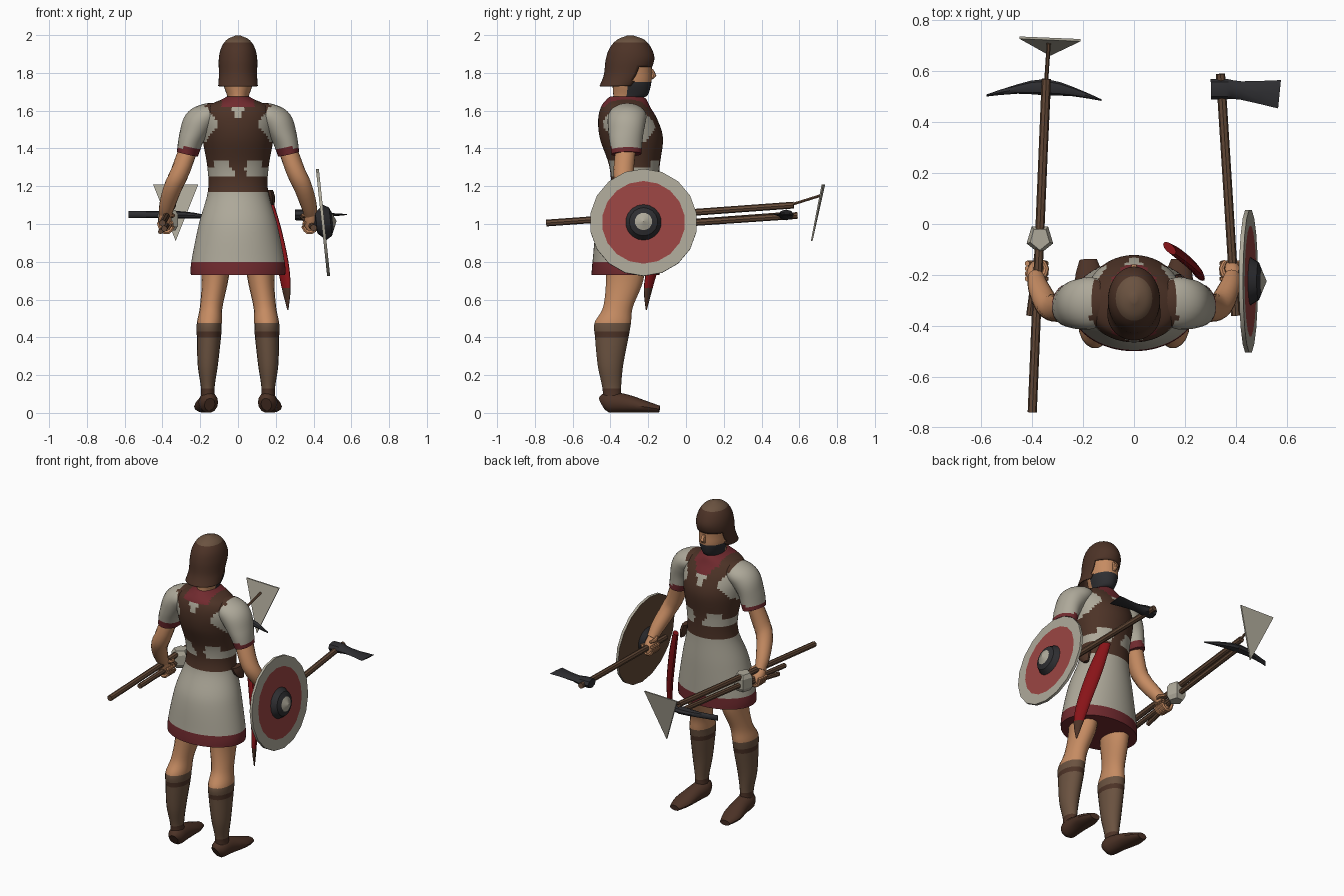
import bpy, bmesh, math
from mathutils import Vector, Matrix

if "Cube" in bpy.data.objects:
    bpy.data.objects.remove(bpy.data.objects["Cube"])


def material(name, r, g, b):
    m = bpy.data.materials.new(name)
    m.use_nodes = True
    col = [(c / 255) ** 2.2 for c in (r, g, b)] + [1]
    m.diffuse_color = col
    m.node_tree.nodes["Principled BSDF"].inputs["Base Color"].default_value = col
    return m


MATS = [material("skin", 196, 138, 98), material("linen", 172, 167, 152),
        material("trim red", 112, 46, 50), material("dark leather", 78, 54, 43),
        material("legging brown", 106, 83, 66), material("iron", 50, 50, 53),
        material("wood", 100, 75, 58), material("painted red", 152, 70, 68),
        material("scabbard red", 135, 26, 30)]
SKIN, LINEN, TRIM, LEATHER, LEGGING, IRON, WOOD, PAINT, SCABBARD = range(9)


def finish(name, bm, paint, angle=40):
    """Turn a bmesh into an object; paint is a slot or a rule on the face centre."""
    bmesh.ops.recalc_face_normals(bm, faces=bm.faces)
    used = []
    for f in bm.faces:
        slot = paint(f.calc_center_median()) if callable(paint) else paint
        if slot not in used:
            used.append(slot)
        f.material_index = used.index(slot)
    me = bpy.data.meshes.new(name)
    bm.to_mesh(me)
    bm.free()
    for slot in used:
        me.materials.append(MATS[slot])
    ob = bpy.data.objects.new(name, me)
    bpy.context.collection.objects.link(ob)
    bpy.ops.object.select_all(action="DESELECT")
    ob.select_set(True)
    bpy.context.view_layer.objects.active = ob
    bpy.ops.object.shade_smooth_by_angle(angle=math.radians(angle))
    return ob


def spline(keys, sub):
    """Catmull-Rom through tuples."""
    out = []
    for i in range(len(keys) - 1):
        p0, p1, p2, p3 = (keys[min(max(i + k, 0), len(keys) - 1)] for k in (-1, 0, 1, 2))
        for s in range(sub):
            t = s / sub
            out.append([b + t * (c - a) / 2 + t * t * (a - 2.5 * b + 2 * c - d / 2)
                        + t ** 3 * (1.5 * (b - c) + (d - a) / 2)
                        for a, b, c, d in zip(p0, p1, p2, p3)])
    return out + [list(keys[-1])]


def loft(name, keys, paint, n=12, sub=3, flat=False, turn=0, side=1, skip=None, angle=40):
    """Skin elliptical rings (x, y, z, a, b), level if flat, else square to the path."""
    bm = bmesh.new()
    rows = spline(keys, sub)
    pts = [Vector((r[0] * side, r[1], r[2])) for r in rows]
    rings = []
    for i, (p, r) in enumerate(zip(pts, rows)):
        u, v = Vector((math.cos(turn), math.sin(turn), 0)), Vector((-math.sin(turn), math.cos(turn), 0))
        if not flat:
            t = (pts[min(i + 1, len(pts) - 1)] - pts[max(i - 1, 0)]).normalized()
            u = t.cross(Vector((0, 0, 1))).normalized()
            v = u.cross(t)
        a, b = max(r[3], .001), max(r[4], .001)
        rings.append([bm.verts.new(p + u * a * math.cos(k * math.tau / n) + v * b * math.sin(k * math.tau / n))
                      for k in range(n)])
    for lo, hi in zip(rings, rings[1:]):
        for k in range(n):
            bm.faces.new((lo[k], lo[k - 1], hi[k - 1], hi[k]))
    if skip:
        bmesh.ops.delete(bm, geom=[f for f in bm.faces if skip(f.calc_center_median())], context="FACES")
    else:
        bm.faces.new(rings[0])
    bm.faces.new(rings[-1])
    return finish(name, bm, paint, angle)


def level(rows):
    """Rings on the body axis from (z, back y, front y, half width)."""
    return [(0, (b + f) / 2, z, w, (f - b) / 2) for z, b, f, w in rows]


def rod(name, a, b, r, paint, n=8):
    return loft(name, [(*a, r, r), (*b, r, r)], paint, n, 1)


def tunic_rule(p):
    front = p.y > -.3
    x, z = abs(p.x), p.z
    if z < .795:
        return TRIM
    if z > 1.62 and x < .085:
        return TRIM
    if 1.17 < z < 1.245:
        return LEATHER
    if 1.245 <= z < 1.33:
        lower = 1.30 + (.03 if .05 < x < .13 else 0)
        strap = abs(p.x - (1.29 - z) * .6) < .03
        return LEATHER if z > lower or strap else LINEN
    if z >= 1.33:
        notch = (z - (1.49 if front else 1.54)) * .5
        if front and x < notch and z > 1.57:
            return TRIM
        return LEATHER if notch < x < .10 + .75 * abs(z - 1.53) else LINEN
    return LINEN


# Body and tunic
loft("tunic", level([(.73, -.50, -.14, .25), (.80, -.495, -.14, .247), (1.0, -.47, -.14, .207),
                     (1.17, -.405, -.145, .16), (1.3, -.405, -.14, .162), (1.45, -.455, -.122, .188),
                     (1.55, -.465, -.15, .195), (1.62, -.45, -.19, .165), (1.66, -.42, -.21, .085),
                     (1.675, -.40, -.23, .06)]), tunic_rule, 64, 8, flat=True)

# Head, beard and nose
def face_rule(p):
    return IRON if 1.665 < p.z < 1.755 and p.y > -.32 else SKIN

loft("head", level([(1.6, -.39, -.26, .06), (1.66, -.39, -.25, .056), (1.68, -.385, -.205, .058),
                    (1.74, -.39, -.185, .078), (1.8, -.40, -.182, .082), (1.86, -.40, -.185, .08),
                    (1.92, -.36, -.23, .05)]), face_rule, 28, 5, flat=True)
loft("nose", [(0, -.185, 1.82, .01, .01), (0, -.172, 1.785, .015, .015), (0, -.185, 1.765, .01, .006)],
     SKIN, 8, 2, flat=True)

# Helmet with neck guard and open face
helmet = loft("helmet", level([(1.73, -.458, -.25, .105), (1.79, -.435, -.20, .101), (1.87, -.425, -.168, .102),
                               (1.93, -.405, -.183, .09), (1.975, -.365, -.22, .06), (1.998, -.31, -.28, .012)]),
              lambda p: LEGGING if p.z > 1.965 else LEATHER, 40, 6, flat=True,
              skip=lambda p: p.z < 1.83 and p.y > -.29 + (p.z - 1.73) * .4)
shell = helmet.modifiers.new("thickness", "SOLIDIFY")
shell.thickness = .008


# Limbs, mirrored
def sleeve_rule(p):
    if p.z < 1.405 and abs(p.x) > .2:
        return TRIM
    return tunic_rule(p) if p.z > 1.5 and abs(p.x) < .17 else LINEN


def leg_rule(p):
    if p.z > .47:
        return SKIN
    return LEATHER if p.z < .13 or .405 < p.z < .435 else LEGGING


for side, tag in ((1, "left"), (-1, "right")):
    loft(tag + "_sleeve", [(.09, -.31, 1.59, .07, .05), (.16, -.31, 1.575, .10, .065), (.21, -.315, 1.535, .10, .08),
                           (.245, -.318, 1.46, .09, .068), (.268, -.315, 1.37, .08, .056)],
         sleeve_rule, 24, 6, side=side)
    loft(tag + "_arm", [(.255, -.315, 1.42, .055, .048), (.305, -.33, 1.28, .055, .05),
                        (.342, -.315, 1.2, .05, .048), (.375, -.25, 1.1, .042, .042),
                        (.386, -.205, 1.04, .032, .032)], SKIN, 14, 4, side=side)
    loft(tag + "_palm", [(.386, -.225, 1.06, .028, .03), (.387, -.20, 1.02, .035, .042),
                         (.385, -.185, .985, .032, .042), (.38, -.18, .96, .02, .035)],
         SKIN, 12, 3, flat=True, side=side)
    for i in range(4):
        y = -.215 + i * .02
        loft(f"{tag}_finger_{i + 1}", [(.42, y, 1.01, .011, .011), (.405, y, .965, .011, .011),
                                       (.37, y, .955, .011, .011), (.345, y, .985, .011, .011),
                                       (.355, y, 1.015, .009, .009)], SKIN, 6, 2, side=side)
    loft(tag + "_thumb", [(.36, -.21, 1.05, .013, .013), (.345, -.175, 1.045, .012, .012),
                          (.36, -.145, 1.04, .008, .008)], SKIN, 8, 2, side=side)
    loft(tag + "_leg", [(.115, -.32, .85, .085, .11), (.122, -.325, .7, .07, .10), (.142, -.36, .56, .06, .08),
                        (.152, -.388, .475, .066, .098), (.154, -.393, .4, .064, .09),
                        (.16, -.40, .25, .053, .068), (.16, -.393, .13, .036, .05), (.158, -.39, .05, .042, .05)],
         leg_rule, 18, 6, flat=True, side=side)
    loft(tag + "_shoe", [(.15, -.442, .045, .028, .038), (.155, -.41, .056, .05, .056),
                         (.163, -.32, .05, .052, .05), (.175, -.22, .033, .058, .033),
                         (.18, -.14, .02, .034, .018)], LEATHER, 14, 3, side=side)

# Round shield, turned from a profile
profile = [(.001, -.045, IRON), (.055, -.035, IRON), (.08, -.008, WOOD), (.285, -.008, LINEN), (.285, .008, LINEN),
           (.22, .008, PAINT), (.095, .008, IRON), (.075, .04, IRON), (.046, .052, LINEN), (.001, .072, LINEN)]
bm = bmesh.new()
sides = 18
place = Matrix.Translation((.45, -.225, 1.008)) @ Matrix.Rotation(math.radians(84), 4, "Y")
rings = [[bm.verts.new((r * math.cos(k * math.tau / sides), r * math.sin(k * math.tau / sides), h))
          for k in range(sides)] for r, h, _ in profile]
for lo, hi in zip(rings, rings[1:]):
    for k in range(sides):
        bm.faces.new((lo[k], lo[k - 1], hi[k - 1], hi[k]))


def shield_rule(p):
    r = math.hypot(p.x, p.y)
    if p.z < -.005 or r > .28:
        return LINEN if r > .28 else WOOD if r > .08 else IRON
    return LINEN if r > .22 or r < .046 else PAINT if r > .095 else IRON


finish("shield", bm, shield_rule, 25).matrix_world = place

# Scabbard at the hip
loft("scabbard", [(.14, -.095, 1.18, .032, .016), (.188, -.128, 1.0, .045, .02), (.235, -.17, .8, .042, .018),
                  (.255, -.2, .66, .03, .014), (.264, -.21, .545, .003, .003)],
     lambda p: LEATHER if p.z < .65 else SCABBARD, 12, 4, flat=True, turn=-math.pi / 4)
loft("hanger_pouch", [(.165, -.25, 1.18, .02, .05), (.175, -.24, 1.14, .022, .045), (.18, -.22, 1.10, .012, .02)],
     LEATHER, 10, 2, flat=True)

# Axe
rod("axe_handle", (.40, -.36, .98), (.34, .59, 1.045), .018, WOOD)
loft("axe_head", [(.302, .53, 1.048, .04, .028), (.365, .53, 1.048, .04, .028), (.42, .525, 1.048, .036, .016),
                  (.572, .51, 1.05, .056, .003)], IRON, 8, 2)

# Hoe with a triangular blade
rod("hoe_handle", (-.40, -.74, 1.005), (-.345, .57, 1.10), .018, WOOD)
rod("hoe_neck", (-.346, .55, 1.10), (-.335, .71, 1.15), .008, WOOD, 6)
bm = bmesh.new()
blade = bm.faces.new([bm.verts.new(p) for p in ((-.45, .737, 1.21), (-.21, .727, 1.21), (-.33, .67, .91))])
extruded = bmesh.ops.extrude_face_region(bm, geom=[blade])
bmesh.ops.translate(bm, vec=(0, -.009, 0), verts=[v for v in extruded["geom"] if isinstance(v, bmesh.types.BMVert)])
bmesh.ops.delete(bm, geom=[f for f in bm.faces if f == blade], context="FACES_ONLY")
bmesh.ops.holes_fill(bm, edges=bm.edges)
finish("hoe_blade", bm, LINEN, 20)

# Pick
rod("pick_handle", (-.39, -.45, .975), (-.342, .56, 1.05), .016, WOOD)
loft("pick_head", [(-.58, .505, 1.05, .004, .018), (-.46, .53, 1.05, .018, .018), (-.35, .538, 1.05, .032, .02),
                   (-.24, .52, 1.045, .018, .016), (-.128, .487, 1.035, .003, .004)], IRON, 8, 2)

# Mallet with a five-sided head
rod("mallet_handle", (-.41, -.36, .96), (-.365, -.02, 1.0), .014, WOOD)
loft("mallet_head", [(-.37, -.058, .965, .045, .04), (-.37, -.058, .99, .06, .055), (-.37, -.058, 1.05, .06, .055),
                     (-.37, -.058, 1.075, .045, .04)], LINEN, 5, 1, flat=True, turn=-math.pi / 2, angle=20)
